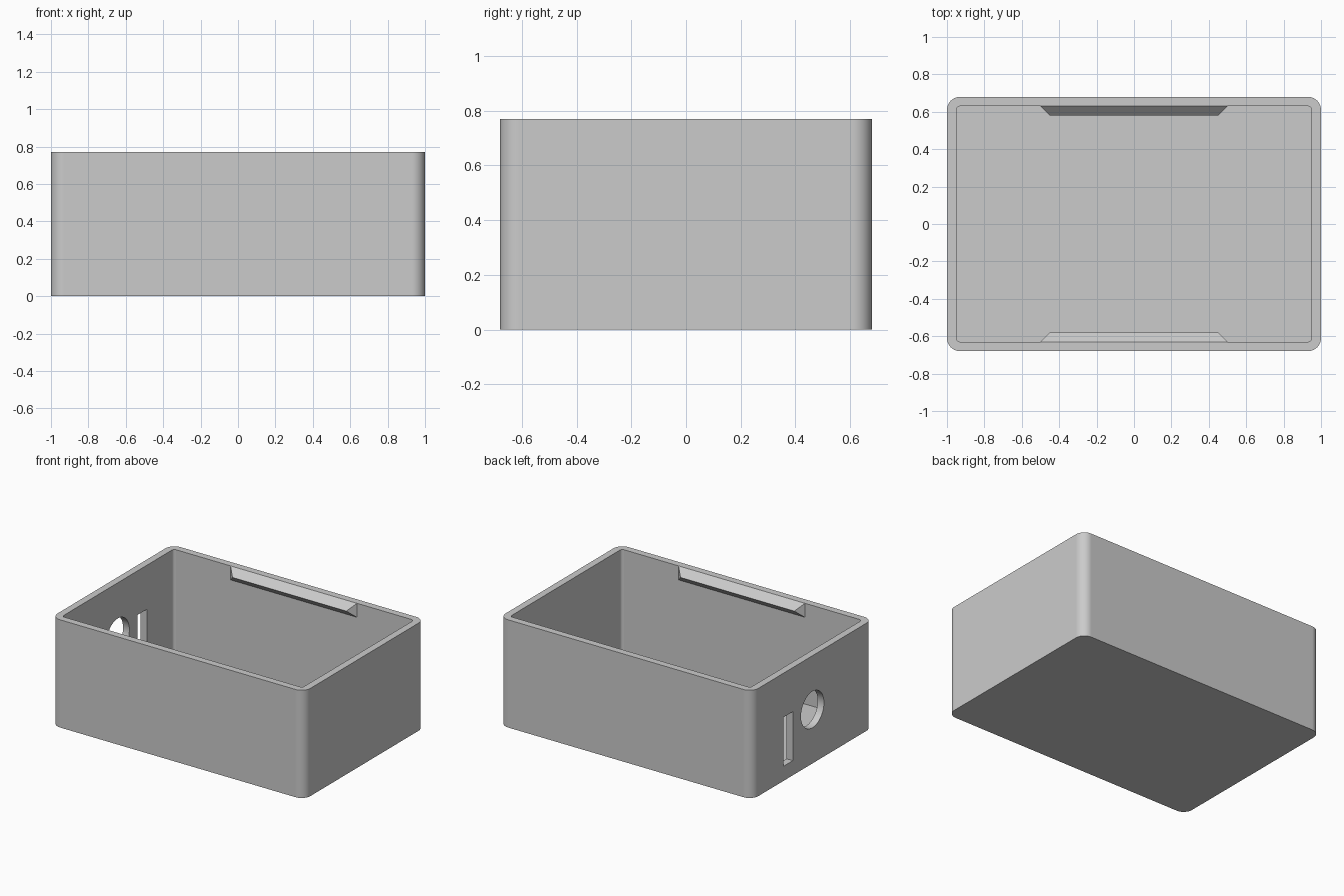
import bpy, bmesh
from math import pi, sin, cos
from mathutils import Matrix, Vector

HX, HY, HEIGHT = 1.0, 0.68, 0.77
WALL, RADIUS = 0.05, 0.07

cube = bpy.data.objects.get("Cube")
if cube:
    bpy.data.objects.remove(cube, do_unlink=True)

grey = bpy.data.materials.new("grey_plastic")
grey.use_nodes = True
colour = (0.6, 0.6, 0.6, 1)
grey.diffuse_color = colour
grey.node_tree.nodes["Principled BSDF"].inputs["Base Color"].default_value = colour


def make_object(name, bm):
    bmesh.ops.recalc_face_normals(bm, faces=bm.faces)
    mesh = bpy.data.meshes.new(name)
    bm.to_mesh(mesh)
    bm.free()
    mesh.materials.append(grey)
    obj = bpy.data.objects.new(name, mesh)
    bpy.context.collection.objects.link(obj)
    return obj


def rounded_ring(bm, inset, z, steps=10):
    """Rounded rectangle of vertices, inset from the outer wall."""
    r = RADIUS - inset
    cx, cy = HX - RADIUS, HY - RADIUS
    ring = []
    for quarter, (sx, sy) in enumerate([(1, 1), (-1, 1), (-1, -1), (1, -1)]):
        for i in range(steps + 1):
            a = (quarter + i / steps) * pi / 2
            ring.append(bm.verts.new((sx * cx + r * cos(a), sy * cy + r * sin(a), z)))
    return ring


# Open box: outer wall, rim, inner wall and floor
bm = bmesh.new()
rings = [rounded_ring(bm, inset, z) for inset, z in
         [(0, 0), (0, HEIGHT), (WALL, HEIGHT), (WALL, WALL)]]
for low, high in zip(rings, rings[1:]):
    for i in range(len(low)):
        j = (i + 1) % len(low)
        bm.faces.new((low[i], low[j], high[j], high[i]))
bm.faces.new(rings[0])
bm.faces.new(rings[-1])
box = make_object("box_shell", bm)

# Cutters for the round port and the upright slot in one end wall
bm = bmesh.new()
bmesh.ops.create_cone(bm, cap_ends=True, segments=48, radius1=0.13, radius2=0.13, depth=0.2,
                      matrix=Matrix.Translation((-HX, 0, HEIGHT / 2)) @ Matrix.Rotation(pi / 2, 4, 'Y'))
round_cutter = make_object("round_port_cutter", bm)

bm = bmesh.new()
bmesh.ops.create_cube(bm, size=1, matrix=Matrix.Translation((-HX, 0.275, 0.28))
                      @ Matrix.Diagonal((0.2, 0.105, 0.35, 1)))
slot_cutter = make_object("slot_cutter", bm)

bpy.context.view_layer.objects.active = box
for cutter in (round_cutter, slot_cutter):
    cutter.hide_render = True
    mod = box.modifiers.new(cutter.name, 'BOOLEAN')
    mod.operation = 'DIFFERENCE'
    mod.solver = 'EXACT'
    mod.object = cutter
    bpy.ops.object.modifier_apply(modifier=mod.name)
    bpy.data.objects.remove(cutter, do_unlink=True)

# Smooth corners with flat walls
bpy.ops.object.select_all(action='DESELECT')
box.select_set(True)
bpy.ops.object.shade_smooth_by_angle(angle=pi / 6)
box.modifiers.new("flat_walls", 'WEIGHTED_NORMAL').keep_sharp = True

# Wedge-shaped lid catches along the long walls
for side, name in ((-1, "front_lid_catch"), (1, "back_lid_catch")):
    bm = bmesh.new()
    wall_y = side * (HY - WALL)
    for sx in (-1, 1):
        for x, y, z in ((0.5, wall_y, HEIGHT), (0.5, wall_y, HEIGHT - 0.1),
                        (0.45, wall_y - side * 0.05, HEIGHT - 0.05)):
            bm.verts.new(Vector((sx * x, y, z)))
    bmesh.ops.convex_hull(bm, input=bm.verts)
    bmesh.ops.dissolve_limit(bm, angle_limit=0.01, verts=bm.verts, edges=bm.edges)
    make_object(name, bm)
